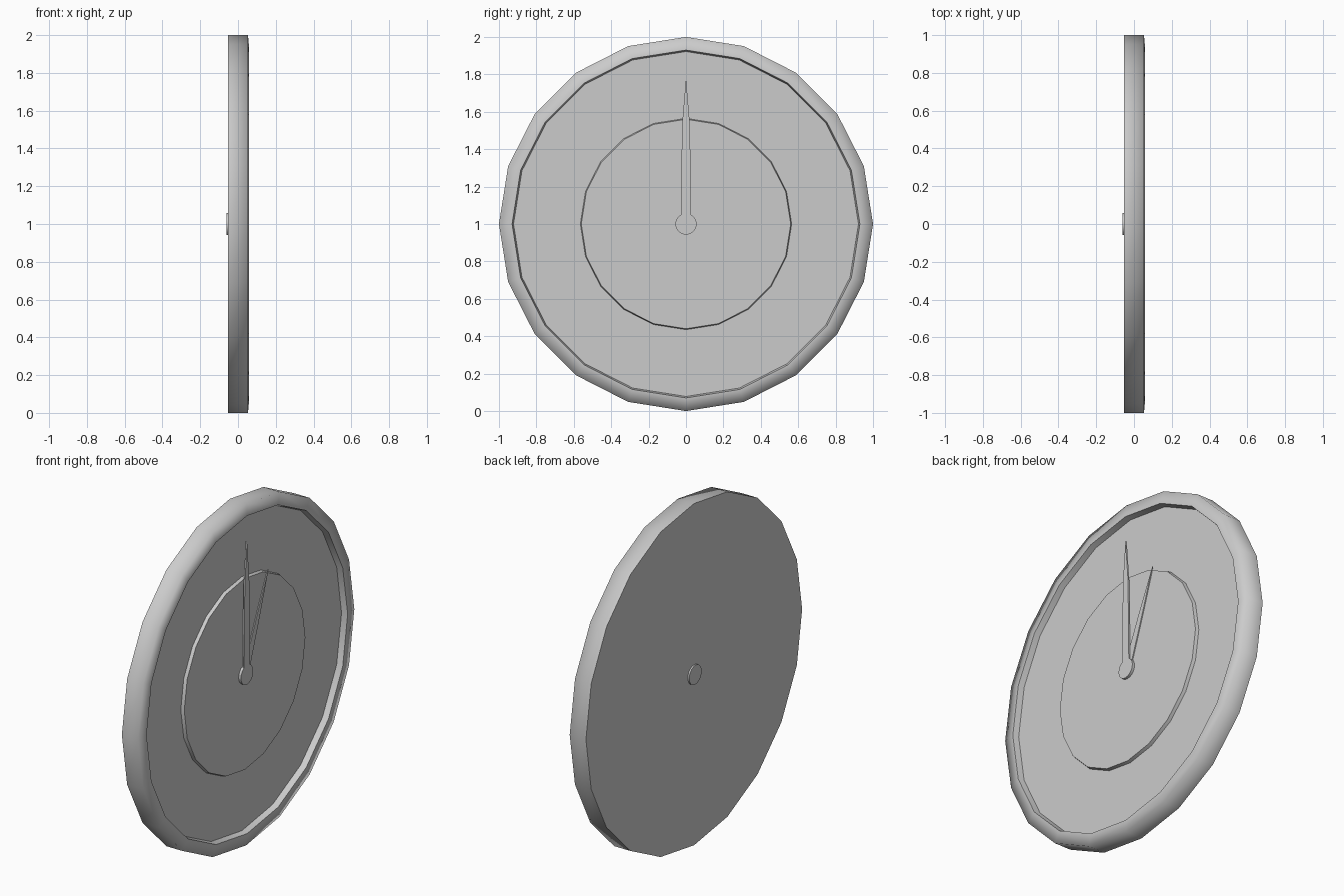
import bpy, bmesh
from math import sin, cos, pi, radians

cube = bpy.data.objects.get("Cube")
if cube:
    bpy.data.objects.remove(cube)

CENTRE = 1.0

grey = bpy.data.materials.new("plain grey")
grey.use_nodes = True
grey.diffuse_color = (0.6, 0.6, 0.6, 1)
grey.node_tree.nodes["Principled BSDF"].inputs["Base Color"].default_value = (0.6, 0.6, 0.6, 1)


def finish(bm, name):
    bmesh.ops.recalc_face_normals(bm, faces=bm.faces)
    mesh = bpy.data.meshes.new(name)
    bm.to_mesh(mesh)
    bm.free()
    mesh.materials.append(grey)
    obj = bpy.data.objects.new(name, mesh)
    obj.location.z = CENTRE
    bpy.context.collection.objects.link(obj)
    return obj


def turned(name, profile, sides, soft=()):
    """Turn (radius, x) points about the x axis; rings listed in soft stay smooth."""
    bm = bmesh.new()
    rings = [[bm.verts.new((x, r * sin(2 * pi * i / sides), r * cos(2 * pi * i / sides)))
              for i in range(sides)] for r, x in profile]
    for a, b in zip(rings, rings[1:]):
        for i in range(sides):
            j = (i + 1) % sides
            bm.faces.new((a[i], a[j], b[j], b[i]))
    bm.faces.new(rings[0])
    bm.faces.new(rings[-1])
    for f in bm.faces:
        f.smooth = True
    for k, ring in enumerate(rings):
        if k not in soft:
            for i in range(sides):
                bm.edges.get((ring[i], ring[(i + 1) % sides])).smooth = False
    return finish(bm, name)


def hand(name, half_outline, x0, x1, angle):
    """Flat pointer from mirrored (half width, distance) points and a tip."""
    outline = half_outline + [(-w, d) for w, d in reversed(half_outline) if w]
    bm = bmesh.new()
    c, s = cos(angle), sin(angle)
    low, high = ([bm.verts.new((x, w * c + d * s, d * c - w * s)) for w, d in outline]
                 for x in (x0, x1))
    bm.faces.new(low)
    bm.faces.new(high)
    for i in range(len(outline)):
        j = (i + 1) % len(outline)
        bm.faces.new((low[i], low[j], high[j], high[i]))
    return finish(bm, name)


# Case with a soft front rim and a sunken dial carrying a raised centre
turned("clock_case", [
    (1.0, -0.052), (1.0, 0.053), (0.93, 0.059), (0.922, 0.025),
    (0.565, 0.025), (0.56, 0.044)], 20, soft=(1,))

# Axle showing at the back and as the hub in front
turned("axle_hub", [(0.057, -0.061), (0.057, 0.059)], 20)

# Hands
hand("minute_hand", [(0.028, 0), (0.021, 0.53), (0, 0.78)], 0.05, 0.059, 0)
hand("hour_hand", [(0.028, 0), (0.014, 0.34), (0, 0.575)], 0.044, 0.05, radians(21.5))
